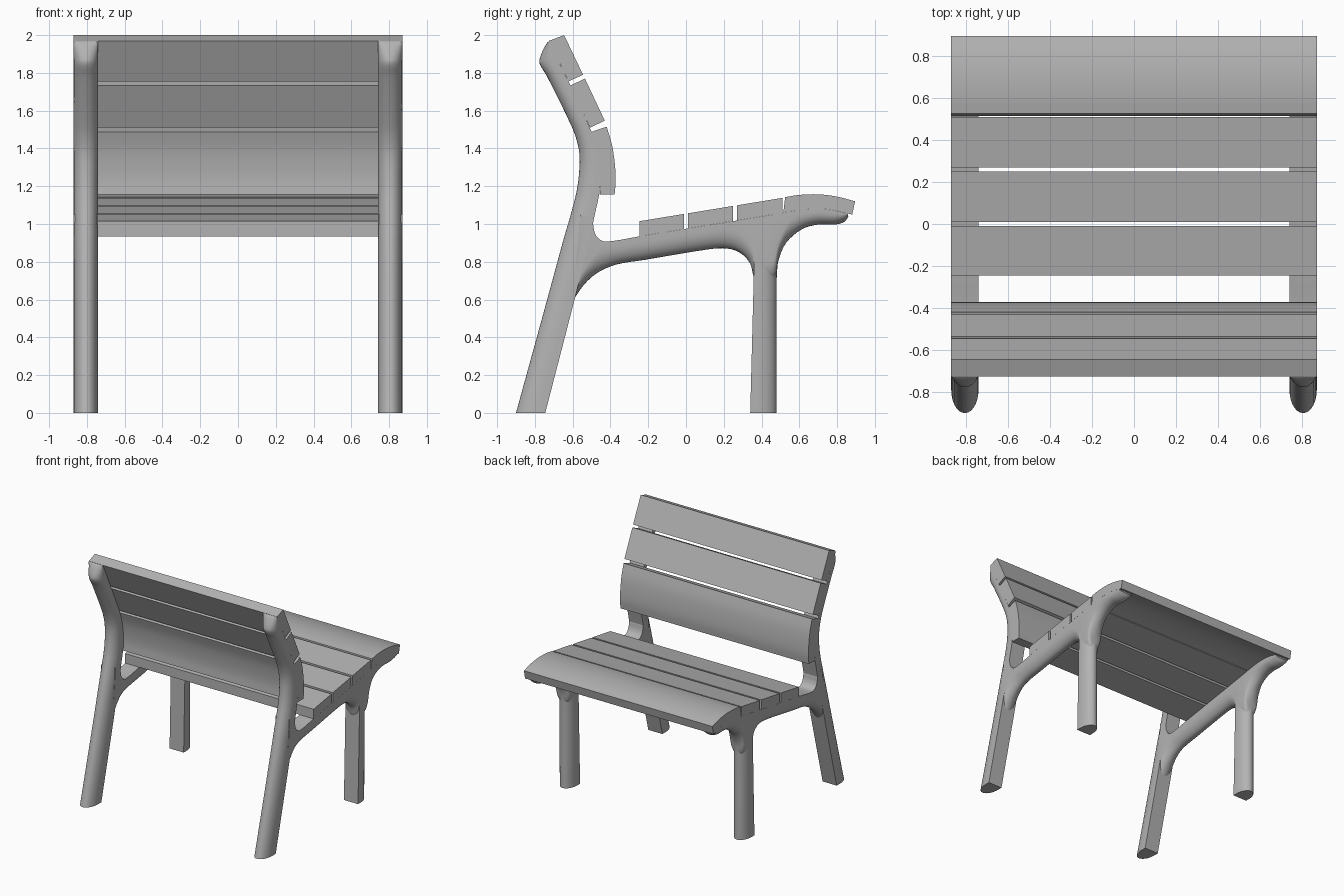
import bpy, bmesh, math
from mathutils import Vector

cube = bpy.data.objects.get("Cube")
if cube:
    bpy.data.objects.remove(cube, do_unlink=True)

GREY = (0.45, 0.45, 0.45, 1)
mat = bpy.data.materials.new("plain grey")
mat.use_nodes = True
mat.diffuse_color = GREY
mat.node_tree.nodes["Principled BSDF"].inputs["Base Color"].default_value = GREY

OUTER = 0.87          # half length of the bench
HALF_W = 0.065        # half width of a side frame
CENTRE = OUTER - HALF_W


def finish(name, bm, angle):
    bmesh.ops.recalc_face_normals(bm, faces=bm.faces)
    mesh = bpy.data.meshes.new(name)
    bm.to_mesh(mesh)
    bm.free()
    mesh.materials.append(mat)
    ob = bpy.data.objects.new(name, mesh)
    bpy.context.collection.objects.link(ob)
    bpy.ops.object.select_all(action='DESELECT')
    ob.select_set(True)
    bpy.context.view_layer.objects.active = ob
    bpy.ops.object.shade_smooth_by_angle(angle=math.radians(angle))


def loft(bm, rings):
    rows = [[bm.verts.new(p) for p in ring] for ring in rings]
    n = len(rows[0])
    for a, b in zip(rows, rows[1:]):
        for i in range(n):
            j = (i + 1) % n
            bm.faces.new((a[i], a[j], b[j], b[i]))
    bm.faces.new(rows[0])
    bm.faces.new(rows[-1][::-1])


def smooth_path(pts, steps=4):
    """Chord-length spline through points of any dimension."""
    pts = [Vector(p) for p in pts]
    t = [0.0]
    for a, b in zip(pts, pts[1:]):
        t.append(t[-1] + (b - a).length)
    last = len(pts) - 1
    tangents = []
    for i in range(len(pts)):
        lo, hi = max(i - 1, 0), min(i + 1, last)
        tangents.append((pts[hi] - pts[lo]) / (t[hi] - t[lo]))
    out = []
    for i in range(last):
        h = t[i + 1] - t[i]
        for k in range(steps):
            s = k / steps
            out.append(pts[i] * (2*s**3 - 3*s**2 + 1) + tangents[i] * h * (s**3 - 2*s**2 + s)
                       + pts[i + 1] * (3*s**2 - 2*s**3) + tangents[i + 1] * h * (s**3 - s**2))
    return out + [pts[-1]]


def plank(name, top, bottom):
    """Extrude a side profile along the bench."""
    outline = top + bottom[::-1]
    bm = bmesh.new()
    loft(bm, [[(x, p[0], p[1]) for p in outline] for x in (-OUTER, OUTER)])
    finish(name, bm, 30)


def limb(name, stations, x0, arc=14):
    """Sweep a D section; each station is flat side y, z then round side y, z."""
    rings = []
    for s in smooth_path(stations):
        flat, tip = Vector(s[:2]), Vector(s[2:])
        depth = (tip - flat).length
        curve = min(0.11, depth * 0.75) / depth
        ring = [(x0 - HALF_W, *flat)]
        for k in range(arc + 1):
            a = math.pi * k / arc
            p = flat.lerp(tip, 1 - curve + curve * math.sin(a))
            ring.append((x0 - HALF_W * math.cos(a), *p))
        ring.append((x0 + HALF_W, *flat))
        rings.append(ring)
    bm = bmesh.new()
    loft(bm, rings)
    finish(name, bm, 40)


# Seat: three flat planks and a rolled front plank
for i, (a, b) in enumerate([(-0.245, -0.01), (0.01, 0.25), (0.27, 0.51)]):
    def deck(y, lift):
        return (y, 0.975 + 0.163 * y + lift)
    plank(f"seat_plank_{i + 1}", [deck(a, 0.08), deck(b, 0.08)], [deck(a, 0), deck(b, 0)])
plank("seat_front_plank",
      smooth_path([(0.525, 1.142), (0.6, 1.154), (0.7, 1.157), (0.8, 1.145), (0.895, 1.12)]),
      smooth_path([(0.515, 1.06), (0.6, 1.074), (0.7, 1.08), (0.78, 1.073), (0.88, 1.05)]))

# Backrest: two flat planks and a curved lower plank
plank("back_top_plank", [(-0.645, 2.0), (-0.545, 1.79)], [(-0.725, 1.97), (-0.622, 1.755)])
plank("back_middle_plank", [(-0.535, 1.77), (-0.43, 1.547)], [(-0.612, 1.733), (-0.508, 1.51)])
plank("back_lower_plank",
      smooth_path([(-0.42, 1.515), (-0.392, 1.42), (-0.377, 1.32), (-0.372, 1.23), (-0.378, 1.155)]),
      smooth_path([(-0.5, 1.488), (-0.472, 1.4), (-0.457, 1.31), (-0.452, 1.23), (-0.457, 1.155)]))

# Side frames: leaning rear post, seat rail and front leg
rear = [(-0.745, 0, -0.9, 0), (-0.59, 0.6, -0.735, 0.6), (-0.51, 0.92, -0.648, 0.92),
        (-0.485, 1.04, -0.613, 1.04), (-0.46, 1.155, -0.582, 1.16), (-0.452, 1.23, -0.568, 1.25),
        (-0.457, 1.31, -0.563, 1.35), (-0.472, 1.4, -0.575, 1.43), (-0.5, 1.488, -0.607, 1.52),
        (-0.62, 1.75, -0.735, 1.78), (-0.66, 1.833, -0.775, 1.85), (-0.688, 1.895, -0.77, 1.89),
        (-0.712, 1.943, -0.75, 1.935), (-0.724, 1.968, -0.735, 1.96)]
rail = [(-0.56, 1.05, -0.6, 0.59), (-0.5, 1.02, -0.565, 0.645), (-0.485, 0.96, -0.52, 0.7),
        (-0.465, 0.925, -0.46, 0.747), (-0.42, 0.907, -0.37, 0.785), (-0.25, 0.934, -0.22, 0.81),
        (0.1, 0.991, 0.12, 0.866), (0.2, 1.007, 0.22, 0.87), (0.28, 1.02, 0.29, 0.845),
        (0.34, 1.03, 0.34, 0.79), (0.39, 1.038, 0.37, 0.7), (0.45, 1.048, 0.465, 0.7),
        (0.5, 1.057, 0.49, 0.81), (0.55, 1.066, 0.53, 0.9), (0.61, 1.075, 0.61, 0.97),
        (0.7, 1.08, 0.7, 0.997), (0.77, 1.074, 0.79, 0.997), (0.82, 1.064, 0.84, 1.013),
        (0.855, 1.056, 0.86, 1.04)]
front = [(0.34, 0, 0.48, 0), (0.358, 0.7, 0.48, 0.7), (0.36, 0.8, 0.487, 0.8),
         (0.36, 0.9, 0.5, 0.86)]
for side, x0 in (("left", CENTRE), ("right", -CENTRE)):
    limb(f"{side}_rear_post", rear, x0)
    limb(f"{side}_seat_rail", rail, x0)
    limb(f"{side}_front_leg", front, x0)
